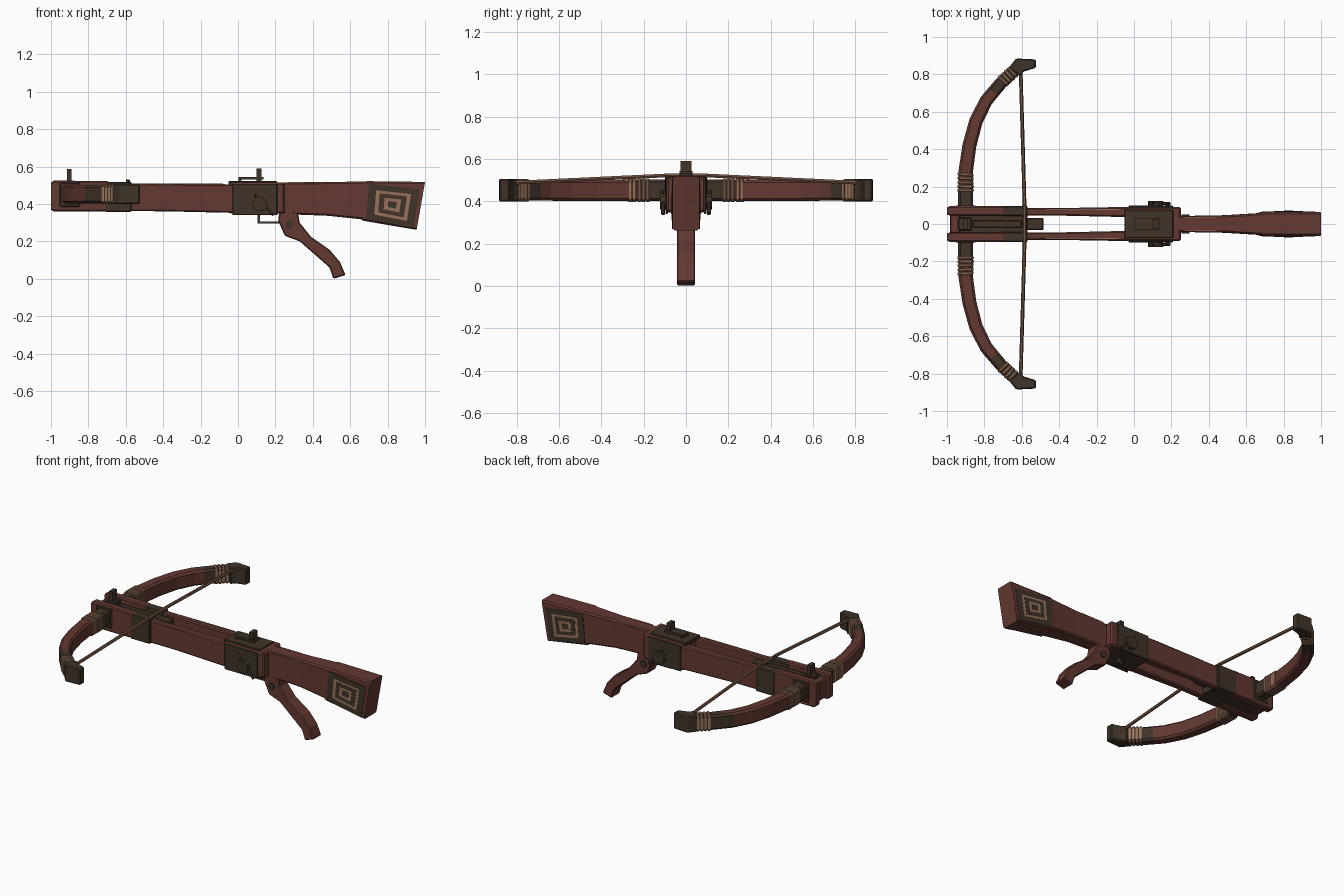
import bpy, bmesh, math
from mathutils import Vector

if "Cube" in bpy.data.objects:
    bpy.data.objects.remove(bpy.data.objects["Cube"])


def material(name, rgb):
    m = bpy.data.materials.new(name)
    m.diffuse_color = (*rgb, 1)
    m.use_nodes = True
    m.node_tree.nodes["Principled BSDF"].inputs["Base Color"].default_value = m.diffuse_color
    return m


WOOD = material("red_brown_wood", (0.125, 0.040, 0.031))
DARK = material("dark_bronze", (0.050, 0.034, 0.021))
TAN = material("tan_binding", (0.31, 0.17, 0.105))
CORD = material("brown_cord", (0.19, 0.095, 0.06))


def finish(name, bm, mats, bevel=0.0):
    bmesh.ops.recalc_face_normals(bm, faces=bm.faces[:])
    me = bpy.data.meshes.new(name)
    bm.to_mesh(me)
    bm.free()
    for m in (mats if isinstance(mats, (list, tuple)) else [mats]):
        me.materials.append(m)
    ob = bpy.data.objects.new(name, me)
    bpy.context.collection.objects.link(ob)
    if bevel:
        b = ob.modifiers.new("bevel", 'BEVEL')
        b.width, b.segments = bevel, 1
    return ob


def loft(name, rings, mats, bevel=0.0, rule=None):
    """Skin a list of equal closed rings and cap both ends."""
    bm = bmesh.new()
    vs = [[bm.verts.new(p) for p in r] for r in rings]
    n = len(vs[0])
    for a, b in zip(vs, vs[1:]):
        for i in range(n):
            bm.faces.new((a[i], a[(i + 1) % n], b[(i + 1) % n], b[i]))
    bm.faces.new(vs[0])
    bm.faces.new(vs[-1])
    if rule:
        for f in bm.faces:
            f.material_index = rule(f.calc_center_median())
    return finish(name, bm, mats, bevel)


def prism_y(name, pts, y0, y1, mat, bevel=0.0):
    return loft(name, [[(x, y, z) for x, z in pts] for y in (y0, y1)], mat, bevel)


def prism_z(name, pts, z0, z1, mat, bevel=0.0):
    return loft(name, [[(x, y, z) for x, y in pts] for z in (z0, z1)], mat, bevel)


def box(name, x0, x1, y0, y1, z0, z1, mat, bevel=0.0):
    return prism_y(name, [(x0, z0), (x1, z0), (x1, z1), (x0, z1)], y0, y1, mat, bevel)


def rod(name, a, b, r, mat, n=8):
    a, b = Vector(a), Vector(b)
    q = (b - a).to_track_quat('Z', 'Y')
    ring = [q @ Vector((r * math.cos(math.tau * i / n), r * math.sin(math.tau * i / n), 0)) for i in range(n)]
    return loft(name, [[p + v for v in ring] for p in (a, b)], mat)


def octagon(w, h, c):
    """Chamfered rectangle with half sizes w, h."""
    return [(w, h - c), (w - c, h), (c - w, h), (-w, h - c),
            (-w, c - h), (c - w, -h), (w - c, -h), (w, c - h)]


# Stock: x at top, x at bottom, top z, bottom z, half width
rings = []
for xt, xb, zt, zb, w in [(0.2, 0.2, 0.515, 0.35, 0.042), (0.33, 0.32, 0.515, 0.343, 0.044),
                          (0.5, 0.48, 0.518, 0.337, 0.047), (0.68, 0.66, 0.52, 0.318, 0.058),
                          (0.69, 0.67, 0.522, 0.31, 0.063), (1.0, 0.955, 0.518, 0.262, 0.063)]:
    h, mid = (zt - zb) / 2, (zt + zb) / 2
    rings.append([(xb + (xt - xb) * (z + h) / (2 * h), y, mid + z) for y, z in octagon(w, h, 0.009)])
loft("stock", rings, WOOD)

# Nested side panels of the butt
panel = [(0.70, 0.508), (0.97, 0.478), (0.938, 0.27), (0.685, 0.32)]
cx, cz = 0.825, 0.397
for s in (1, -1):
    for i, (k, m) in enumerate([(1, DARK), (0.69, TAN), (0.54, DARK), (0.33, TAN), (0.17, DARK)]):
        pts = [(cx + (x - cx) * k, cz + (z - cz) * k) for x, z in panel]
        prism_y("butt_panel", pts, s * 0.062, s * (0.066 + 0.0015 * i), m)

# Grip lever below the stock
prism_y("grip_lever", [(0.32, 0.36), (0.33, 0.30), (0.39, 0.225), (0.49, 0.155), (0.545, 0.09), (0.575, 0.02),
                       (0.51, 0.0), (0.49, 0.06), (0.41, 0.13), (0.33, 0.2), (0.25, 0.23), (0.215, 0.31),
                       (0.22, 0.36)], -0.043, 0.043, WOOD, 0.006)
rod("grip_pivot", (0.275, -0.05, 0.29), (0.275, 0.05, 0.29), 0.022, DARK)

# Two rails with an open slot between them
for s in (1, -1):
    rings = []
    for x, zb, zt, yi, yo in [(-1.0, 0.37, 0.515, 0.05, 0.088), (-0.985, 0.36, 0.525, 0.045, 0.095),
                              (-0.70, 0.36, 0.523, 0.045, 0.095), (-0.68, 0.362, 0.512, 0.045, 0.087),
                              (-0.4, 0.361, 0.508, 0.045, 0.085), (0.0, 0.352, 0.505, 0.036, 0.092)]:
        w, h = (yo - yi) / 2, (zt - zb) / 2
        rings.append([(x, s * (yi + w + a), zb + h + b) for a, b in octagon(w, h, 0.007)])
    loft("side_rail", rings, WOOD)
    # Bands where the bow meets the rails
    ys = sorted((s * 0.042, s * 0.097))
    box("rail_band", -0.71, -0.57, *ys, 0.358, 0.518, DARK, 0.005)
    ys = sorted((s * 0.08, s * 0.1))
    box("bow_socket", -0.955, -0.845, *ys, 0.385, 0.515, DARK, 0.005)
    # Stitched edge lines
    ys = sorted((s * 0.076, s * 0.081))
    box("rail_edge_line", -0.47, -0.08, *ys, 0.5, 0.509, TAN)
    ys = sorted((s * 0.036, s * 0.04))
    box("stock_edge_line", 0.27, 0.44, *ys, 0.508, 0.517, TAN)
    # Small pins by the string
    rod("string_pin", (-0.59, s * 0.065, 0.5), (-0.59, s * 0.065, 0.53), 0.008, DARK, 6)

# Front block between the rails
box("nose_block", -0.985, -0.93, -0.05, 0.05, 0.375, 0.5, WOOD, 0.006)
box("nose_channel", -0.935, -0.57, -0.046, 0.046, 0.372, 0.49, DARK)
box("channel_ridge", -0.86, -0.6, -0.02, 0.02, 0.485, 0.505, DARK, 0.005)
box("string_rest", -0.575, -0.485, -0.033, 0.033, 0.41, 0.5, DARK, 0.005)
box("front_sight_base", -0.94, -0.87, -0.035, 0.035, 0.485, 0.525, DARK, 0.005)
box("front_sight", -0.915, -0.89, -0.024, 0.024, 0.52, 0.587, DARK)

# Trigger housing
box("trigger_housing", -0.045, 0.25, -0.092, 0.092, 0.348, 0.515, WOOD, 0.01)
box("housing_top_plate", -0.052, 0.21, -0.075, 0.075, 0.5, 0.522, DARK, 0.004)
for s in (1, -1):
    ys = sorted((s * 0.085, s * 0.098))
    box("housing_side_plate", -0.03, 0.21, *ys, 0.34, 0.508, DARK, 0.004)
    rod("side_knob", (0.115, s * 0.095, 0.4), (0.115, s * 0.122, 0.4), 0.04, DARK, 10)
    rod("side_catch", (0.09, s * 0.114, 0.45), (0.19, s * 0.108, 0.34), 0.009, DARK, 6)
box("housing_bottom_plate", -0.03, 0.21, -0.07, 0.07, 0.34, 0.352, DARK)

# Rear sight, latch bridge and trigger guard
box("rear_sight", 0.098, 0.125, -0.025, 0.025, 0.515, 0.59, DARK)
box("latch_bridge", 0.002, 0.135, -0.03, 0.03, 0.53, 0.544, DARK)
box("latch_leg", 0.002, 0.018, -0.03, 0.03, 0.515, 0.54, DARK)
box("guard_bar", 0.105, 0.23, -0.018, 0.018, 0.295, 0.307, DARK)
box("guard_post", 0.105, 0.118, -0.018, 0.018, 0.3, 0.35, DARK)

# Bow limbs
path = [Vector(p) for p in [(-0.9, 0.06), (-0.9, 0.17), (-0.9, 0.28), (-0.88, 0.42), (-0.845, 0.55),
                            (-0.79, 0.66), (-0.71, 0.755), (-0.63, 0.83)]]


def bow_ring(t, s, grow=1.0):
    """Cross-section of a limb at path parameter t, mirrored by s."""
    i = min(int(t), len(path) - 2)
    tan = [(path[min(k + 1, len(path) - 1)] - path[max(k - 1, 0)]).normalized() for k in (i, i + 1)]
    c = path[i].lerp(path[i + 1], t - i)
    d = tan[0].lerp(tan[1], t - i).normalized()
    taper = 1 - 0.03 * t
    return [(c.x + d.y * a, s * (c.y - d.x * a), 0.452 + b)
            for a, b in octagon(0.041 * taper * grow, 0.051 * grow * (1 - 0.008 * t), 0.012)]


for s in (1, -1):
    loft("bow_limb", [bow_ring(t / 2, s) for t in range(15)], [WOOD, DARK],
         rule=lambda c: 1 if abs(c.y) > 0.69 or abs(c.y) < 0.17 else 0)
    # Cord bindings
    for t in (1.1, 1.28, 1.46, 1.68, 1.86, 6.15, 6.35, 6.55, 6.75):
        loft("limb_binding", [bow_ring(t + d, s, g) for d, g in ((-.07, 1.04), (-.04, 1.1), (.04, 1.1), (.07, 1.04))],
             TAN)
    # Limb tip caps
    prism_z("limb_tip", [(x, s * y) for x, y in [(-0.67, 0.835), (-0.63, 0.885), (-0.525, 0.88), (-0.525, 0.835),
                                                 (-0.59, 0.815), (-0.61, 0.79)]], 0.4, 0.506, DARK, 0.006)
    # Bow string
    rod("bow_string", (-0.606, s * 0.82, 0.488), (-0.585, s * 0.1, 0.522), 0.01, CORD, 6)
    rod("bow_string_centre", (-0.585, s * 0.1, 0.522), (-0.585, 0, 0.522), 0.01, CORD, 6)
